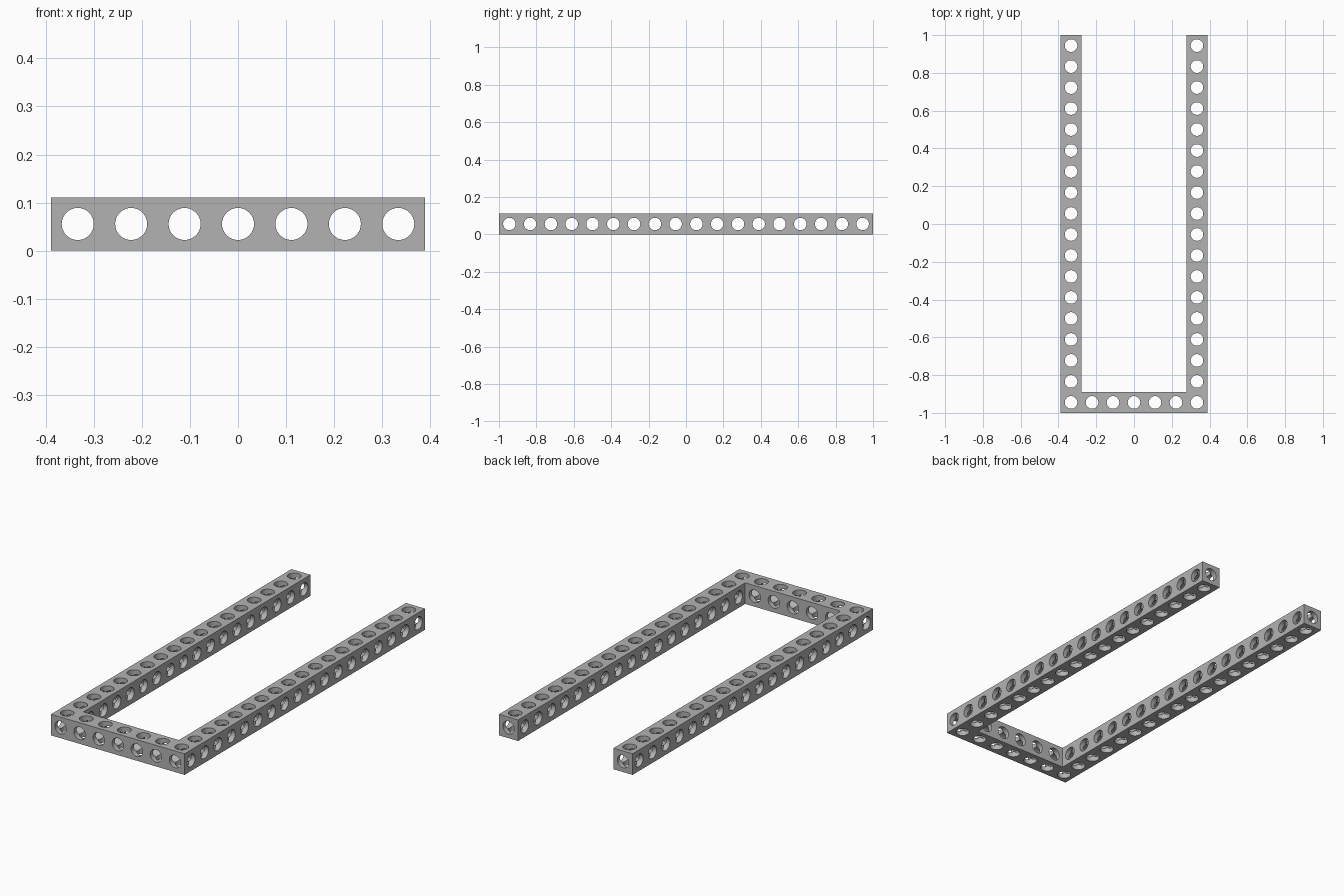
import bpy, bmesh, math
from mathutils import Matrix, Vector

if "Cube" in bpy.data.objects:
    bpy.data.objects.remove(bpy.data.objects["Cube"], do_unlink=True)

PITCH = 1 / 9            # hole spacing, also the beam thickness
NX, NY = 7, 18           # holes across and along
HALF_X, HALF_Y = NX * PITCH / 2, NY * PITCH / 2
MID = PITCH / 2
RADIUS = 0.3 * PITCH

grey = bpy.data.materials.new("grey")
grey.use_nodes = True
colour = (0.45, 0.45, 0.45, 1)
grey.diffuse_color = colour
grey.node_tree.nodes["Principled BSDF"].inputs["Base Color"].default_value = colour


def make_object(name, bm):
    bmesh.ops.recalc_face_normals(bm, faces=bm.faces)
    mesh = bpy.data.meshes.new(name)
    bm.to_mesh(mesh)
    bm.free()
    mesh.materials.append(grey)
    obj = bpy.data.objects.new(name, mesh)
    bpy.context.collection.objects.link(obj)
    return obj


def make_drills(name, axis, centres, length):
    """Parallel cylinders along one axis, used as a cutter."""
    bm = bmesh.new()
    turn = Vector((0, 0, 1)).rotation_difference(Vector(axis)).to_matrix().to_4x4()
    for c in centres:
        bmesh.ops.create_cone(bm, cap_ends=True, segments=32, radius1=RADIUS,
                              radius2=RADIUS, depth=length,
                              matrix=Matrix.Translation(c) @ turn)
    obj = make_object(name, bm)
    obj.hide_render = True
    return obj


# U-shaped frame of square beams
inner_x, inner_y = HALF_X - PITCH, -HALF_Y + PITCH
right_half = [(-HALF_X, -HALF_Y), (-HALF_X, HALF_Y), (-inner_x, HALF_Y), (-inner_x, inner_y)]
outline = right_half + [(-x, y) for x, y in reversed(right_half)]
bm = bmesh.new()
base = bm.faces.new([bm.verts.new((x, y, 0)) for x, y in outline])
top = bmesh.ops.extrude_face_region(bm, geom=[base])["geom"]
bmesh.ops.translate(bm, vec=(0, 0, PITCH),
                    verts=[v for v in top if isinstance(v, bmesh.types.BMVert)])
frame = make_object("perforated_frame", bm)

# Rows of holes through the frame in all three directions
xs = [(i + 0.5) * PITCH - HALF_X for i in range(NX)]
ys = [(i + 0.5) * PITCH - HALF_Y for i in range(NY)]
upright = [(x, y, MID) for x in xs for y in ys if x in (xs[0], xs[-1]) or y == ys[0]]
drills = [
    make_drills("upright_drills", (0, 0, 1), upright, 2 * PITCH),
    make_drills("crosswise_drills", (1, 0, 0), [(0, y, MID) for y in ys], 1),
    make_drills("lengthwise_drills", (0, 1, 0), [(x, 0, MID) for x in xs], 2.2),
]
bpy.context.view_layer.objects.active = frame
for drill in drills:
    cut = frame.modifiers.new(drill.name, "BOOLEAN")
    cut.operation = "DIFFERENCE"
    cut.solver = "EXACT"
    cut.object = drill
    bpy.ops.object.modifier_apply(modifier=cut.name)
    bpy.data.objects.remove(drill, do_unlink=True)

# Round bores with crisp rims
bpy.ops.object.select_all(action="DESELECT")
frame.select_set(True)
bpy.ops.object.shade_smooth_by_angle(angle=math.radians(30))
